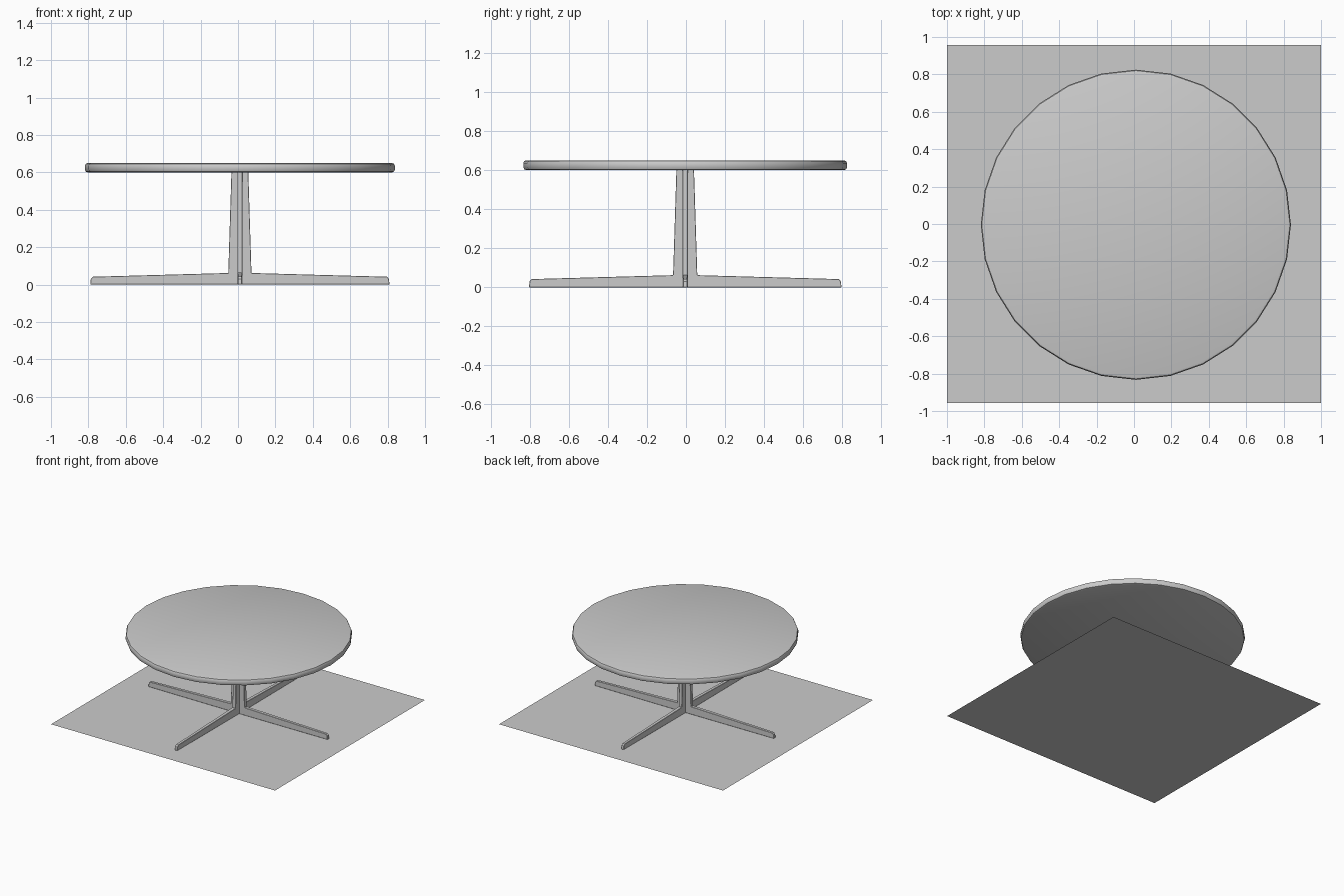
import bpy, math

if "Cube" in bpy.data.objects:
    bpy.data.objects.remove(bpy.data.objects["Cube"])

CX, CY = 0.01, -0.004   # table axis relative to the floor sheet


def make_object(name, verts, faces, angle=None):
    mesh = bpy.data.meshes.new(name)
    mesh.from_pydata(verts, [], faces)
    mesh.update()
    ob = bpy.data.objects.new(name, mesh)
    bpy.context.collection.objects.link(ob)
    if angle:
        bpy.ops.object.select_all(action='DESELECT')
        ob.select_set(True)
        bpy.context.view_layer.objects.active = ob
        bpy.ops.object.shade_smooth_by_angle(angle=math.radians(angle))
    return ob


# Floor sheet
make_object("floor_sheet",
            [(-1, -0.956, 0), (1, -0.956, 0), (1, 0.956, 0), (-1, 0.956, 0)],
            [(0, 1, 2, 3)])

# Round top: 28 sides with a softly rounded rim
SIDES = 28
rim = [(0.813, 0.60), (0.824, 0.604), (0.829, 0.615),
       (0.829, 0.635), (0.824, 0.646), (0.813, 0.65)]
verts, faces = [], []
for r, z in rim:
    for i in range(SIDES):
        a = 2 * math.pi * i / SIDES
        verts.append((r * math.cos(a), r * math.sin(a), z))
for k in range(len(rim) - 1):
    for i in range(SIDES):
        j = (i + 1) % SIDES
        faces.append((k * SIDES + i, k * SIDES + j,
                      (k + 1) * SIDES + j, (k + 1) * SIDES + i))
faces.append(tuple(reversed(range(SIDES))))
faces.append(tuple(range((len(rim) - 1) * SIDES, len(rim) * SIDES)))
top = make_object("table_top", verts, faces, 35)
top.location = (CX, CY, 0)

# Four L-shaped fins: low tapering foot and upright, (radius, height, half thickness)
profile = [(0, 0, 0.014), (0.062, 0, 0.014), (0.80, 0, 0.011), (0.797, 0.03, 0.011),
           (0.786, 0.042, 0.011), (0.062, 0.062, 0.014), (0.045, 0.602, 0.014),
           (0, 0.602, 0.014)]
n = len(profile)
fin_verts = [(r, -t, z) for r, z, t in profile] + [(r, t, z) for r, z, t in profile]
side = [(0, 1, 5, 6, 7), (1, 2, 3, 4, 5)]   # upright part, foot part
fin_faces = side + [tuple(i + n for i in reversed(f)) for f in side]
fin_faces += [((i + 1) % n, i, i + n, (i + 1) % n + n) for i in range(n)]
for i, name in enumerate(["right_leg", "back_leg", "left_leg", "front_leg"]):
    leg = make_object(name, fin_verts, fin_faces)
    leg.location = (CX, CY, 0)
    leg.rotation_euler.z = i * math.pi / 2
    bevel = leg.modifiers.new("edge_bevel", 'BEVEL')
    bevel.width = 0.003
    bevel.segments = 1
    bevel.limit_method = 'ANGLE'
    bevel.angle_limit = math.radians(60)
